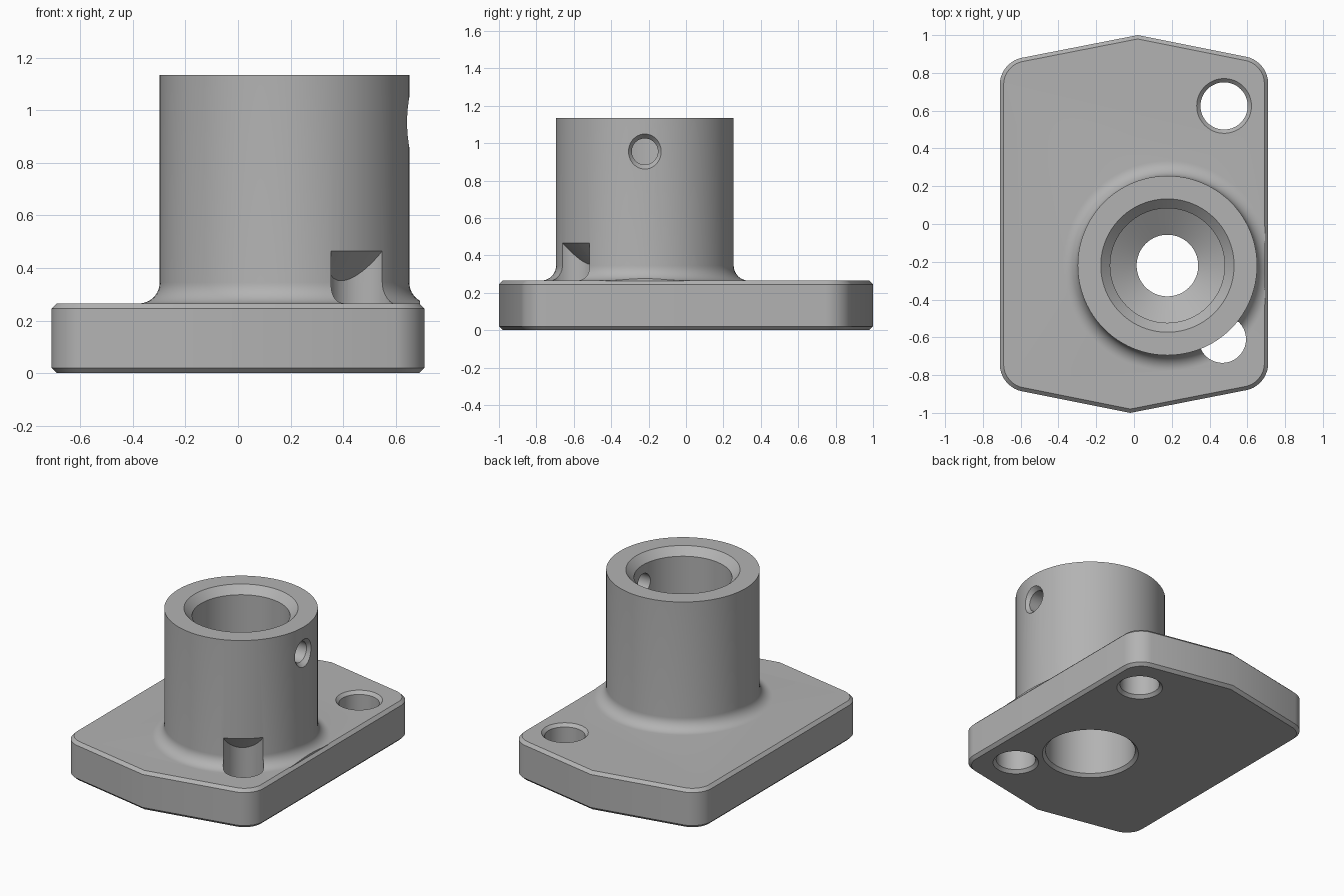
import bpy, bmesh, math
from mathutils import Matrix, Vector

cube = bpy.data.objects.get("Cube")
if cube:
    bpy.data.objects.remove(cube, do_unlink=True)

mat = bpy.data.materials.new("plain_grey")
mat.use_nodes = True
grey = (0.45, 0.45, 0.45, 1)
mat.diffuse_color = grey
mat.node_tree.nodes["Principled BSDF"].inputs["Base Color"].default_value = grey

THICK, CHAMFER = 0.265, 0.02
AXIS = (0.177, -0.22)
BOSS_R, TOP = 0.475, 1.135


def make_object(name, bm):
    bmesh.ops.recalc_face_normals(bm, faces=bm.faces)
    mesh = bpy.data.meshes.new(name)
    bm.to_mesh(mesh)
    bm.free()
    mesh.materials.append(mat)
    ob = bpy.data.objects.new(name, mesh)
    bpy.context.collection.objects.link(ob)
    return ob


def lathe(name, profile, centre, sides=96, turn=None):
    """Solid of revolution from (radius, height) points."""
    bm = bmesh.new()
    rings = []
    for r, z in profile:
        angles = [math.tau * i / sides for i in range(sides)]
        rings.append([bm.verts.new((r * math.cos(a), r * math.sin(a), z)) for a in angles])
    for a, b in zip(rings, rings[1:]):
        for i in range(sides):
            j = (i + 1) % sides
            bm.faces.new((a[i], a[j], b[j], b[i]))
    bm.faces.new(rings[0])
    bm.faces.new(rings[-1])
    if turn:
        bm.transform(turn)
    bm.transform(Matrix.Translation(Vector(centre)))
    return make_object(name, bm)


def slab(name, z0, z1, chamfer):
    """Six-sided outline with rounded corners and shallow peaked ends."""
    half = [(0.71, -0.857), (0.71, 0.862), (0.02, 1.0)]
    outline = half + [(-x, -y) for x, y in half]
    bm = bmesh.new()
    face = bm.faces.new([bm.verts.new((x, y, z0)) for x, y in outline])
    ext = bmesh.ops.extrude_face_region(bm, geom=[face])
    tops = [v for v in ext["geom"] if isinstance(v, bmesh.types.BMVert)]
    bmesh.ops.translate(bm, verts=tops, vec=(0, 0, z1 - z0))
    corners = [e for e in bm.edges
               if abs(e.verts[0].co.z - e.verts[1].co.z) > 0.01 and abs(e.verts[0].co.x) > 0.5]
    bmesh.ops.bevel(bm, geom=corners, offset=0.115, offset_type='OFFSET',
                    segments=10, profile=0.5, affect='EDGES')
    if chamfer:
        rims = [e for e in bm.edges if abs(e.verts[0].co.z - e.verts[1].co.z) < 0.001]
        bmesh.ops.bevel(bm, geom=rims, offset=chamfer, segments=1, affect='EDGES')
    return make_object(name, bm)


def boolean(target, tool, operation):
    mod = target.modifiers.new(operation.lower(), 'BOOLEAN')
    mod.object, mod.operation, mod.solver = tool, operation, 'EXACT'
    bpy.context.view_layer.objects.active = target
    bpy.ops.object.modifier_apply(modifier=mod.name)
    bpy.data.objects.remove(tool, do_unlink=True)


# Base plate
body = slab("flanged_socket", 0, THICK, CHAMFER)

# Round boss with a fillet at its foot, trimmed to the plate outline
FILLET = 0.08
foot = []
for i in range(11):
    a = math.pi / 2 * i / 10
    foot.append((BOSS_R + FILLET * (1 - math.sin(a)), THICK + FILLET * (1 - math.cos(a))))
boss = lathe("boss", [(BOSS_R + FILLET, 0.1)] + foot + [(BOSS_R, TOP)], (*AXIS, 0))
trim = slab("trim", 0.05, TOP + 0.1, 0)
trim.scale = (0.975, 0.975, 1)
bpy.context.view_layer.update()
boolean(boss, trim, 'INTERSECT')
boolean(body, boss, 'UNION')

# Stepped bore: upper socket, conical seat, throat and lower socket
bore = lathe("bore", [(0.325, -0.02), (0.285, 0.02), (0.285, 0.42), (0.163, 0.42),
                      (0.163, 0.5), (0.303, 0.59), (0.303, TOP - 0.05),
                      (0.373, TOP + 0.02)], (*AXIS, 0))
boolean(body, bore, 'DIFFERENCE')

# Back mounting hole, chamfered at both ends
R = 0.125
back_hole = lathe("back_hole", [(R + 0.04, -0.02), (R, 0.02), (R, THICK - 0.02),
                                (R + 0.04, THICK + 0.02)], (0.477, 0.625, 0), 64)
boolean(body, back_hole, 'DIFFERENCE')

# Front mounting hole, running up into the boss under a sloped ceiling
front_hole = lathe("front_hole", [(R + 0.04, -0.02), (R, 0.02), (R, 0.465)],
                   (0.468, -0.61, 0), 64)
ceiling = lathe("ceiling", [(0.3, 0.29), (0.5, 0.49)], (*AXIS, 0))
boolean(front_hole, ceiling, 'DIFFERENCE')
boolean(body, front_hole, 'DIFFERENCE')

# Countersunk set-screw hole through the side of the boss
side_hole = lathe("side_hole", [(0.07, 0.2), (0.07, 0.445), (0.11, 0.495)],
                  (*AXIS, 0.955), 48, Matrix.Rotation(math.pi / 2, 4, 'Y'))
boolean(body, side_hole, 'DIFFERENCE')

# Smooth the curved walls, keep the machined edges crisp
bpy.ops.object.select_all(action='DESELECT')
body.select_set(True)
bpy.context.view_layer.objects.active = body
bpy.ops.object.shade_smooth_by_angle(angle=math.radians(25))
